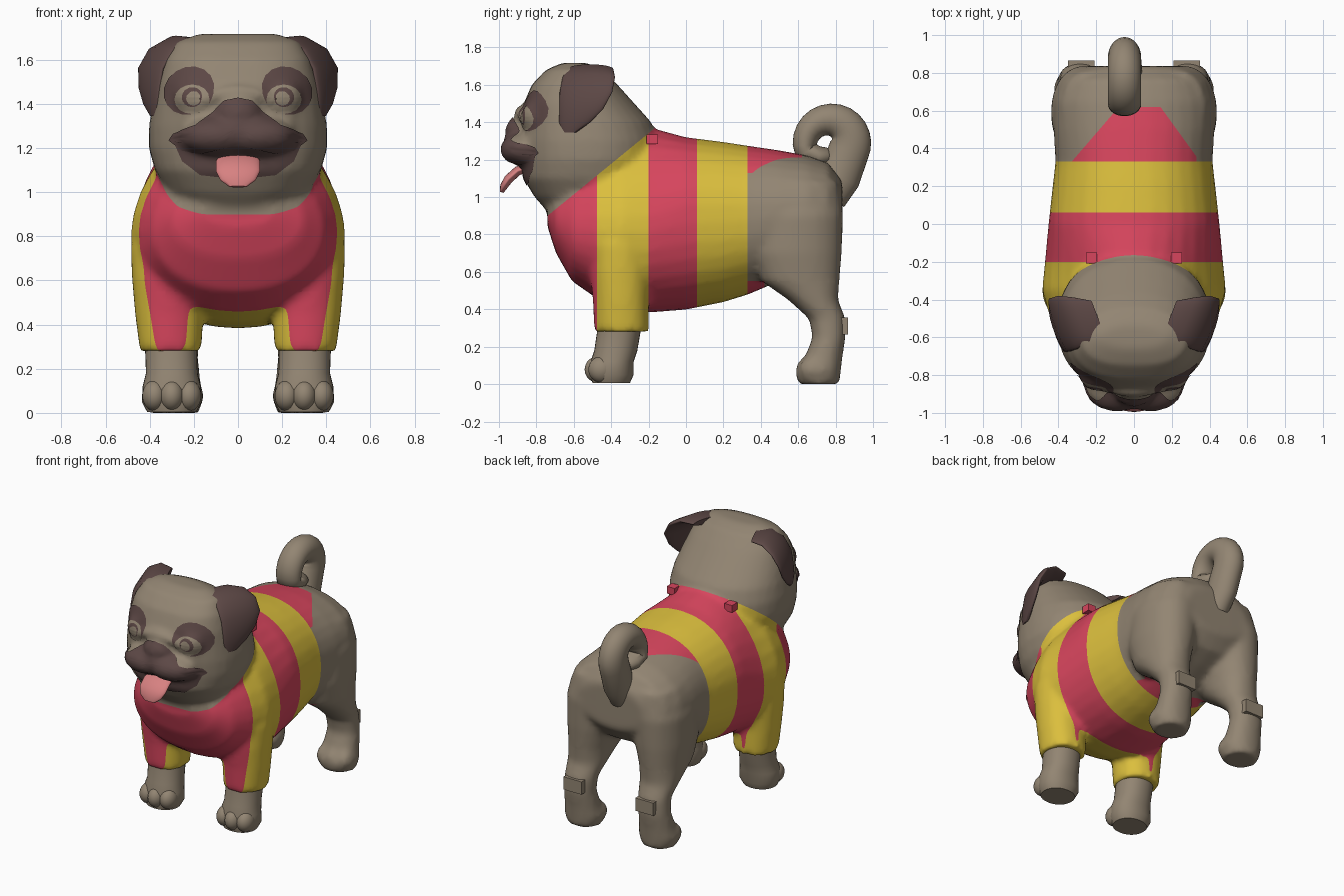
import bpy, bmesh, math
from mathutils import Vector, Matrix
from mathutils.bvhtree import BVHTree

old = bpy.data.objects.get("Cube")
if old:
    bpy.data.objects.remove(old)


def material(name, rgb):
    m = bpy.data.materials.new(name)
    m.use_nodes = True
    m.diffuse_color = (*rgb, 1)
    m.node_tree.nodes["Principled BSDF"].inputs["Base Color"].default_value = (*rgb, 1)
    return m


FUR = material("fawn fur", (.29, .235, .17))
RED = material("red knit", (.68, .06, .11))
YELLOW = material("yellow knit", (.71, .52, .047))
DARK = material("dark brown fur", (.108, .064, .06))
PINK = material("pink tongue", (.68, .22, .22))


def finish(name, bm, mats, angle=60):
    me = bpy.data.meshes.new(name)
    bm.to_mesh(me)
    bm.free()
    for m in mats:
        me.materials.append(m)
    for p in me.polygons:
        p.use_smooth = True
    me.set_sharp_from_angle(angle=math.radians(angle))
    ob = bpy.data.objects.new(name, me)
    bpy.context.collection.objects.link(ob)
    return ob


def ring(c, a, b, b2, n=2.0, n2=2.0, count=32):
    """Superellipse around c; one half uses axis b and power n, the other b2 and n2."""
    pts = []
    for i in range(count):
        t = math.tau * i / count
        u, v = math.cos(t), math.sin(t)
        axis, power = (Vector(b), n) if v >= 0 else (Vector(b2), n2)
        pts.append(Vector(c) + Vector(a) * math.copysign(abs(u) ** (2 / power), u)
                   + axis * abs(v) ** (2 / power))
    return pts


def loft(bm, rings):
    rows = [[bm.verts.new(p) for p in r] for r in rings]
    faces = [bm.faces.new(rows[0]), bm.faces.new(rows[-1])]
    n = len(rows[0])
    for r0, r1 in zip(rows, rows[1:]):
        for i in range(n):
            faces.append(bm.faces.new((r0[i], r0[(i + 1) % n], r1[(i + 1) % n], r1[i])))
    bmesh.ops.recalc_face_normals(bm, faces=faces)


def tube(bm, path, sizes, side):
    """Sweep a (width, thickness) ellipse along a path."""
    path = [Vector(p) for p in path]
    side = Vector(side).normalized()
    rings = []
    for i, (p, (w, t)) in enumerate(zip(path, sizes)):
        tangent = path[min(i + 1, len(path) - 1)] - path[max(i - 1, 0)]
        up = tangent.cross(side).normalized() * t
        rings.append(ring(p, side * w, up, -up))
    loft(bm, rings)


def limb(bm, s, rows):
    """Upright limb from rows of (z, x, y, half width, half depth)."""
    loft(bm, [ring((s * x, y, z), (rx, 0, 0), (0, ry, 0), (0, -ry, 0), 2.15, 2.15)
              for z, x, y, rx, ry in rows])


def ball(bm, c, r):
    bmesh.ops.create_uvsphere(bm, u_segments=24, v_segments=14, radius=1,
                              matrix=Matrix.Translation(c) @ Matrix.Diagonal((*r, 1)))


def toes(bm, s, x, y):
    for k in (-1, 0, 1):
        ball(bm, (s * x + k * .078, y + abs(k) * .02, .078), (.056, .07, .07))


# Torso, head and upper legs, fused into one skin
bm = bmesh.new()
torso = [(-.74, 1.0, .84, .17), (-.695, 1.1, .70, .3), (-.61, 1.2, .55, .39),
         (-.48, 1.3, .46, .45), (-.35, 1.34, .41, .487), (-.2, 1.375, .382, .472),
         (0, 1.32, .398, .453), (.2, 1.295, .438, .431), (.33, 1.275, .478, .416),
         (.5, 1.25, .55, .426), (.65, 1.222, .62, .424), (.76, 1.182, .68, .382),
         (.836, 1.085, .78, .25)]
rings = []
for y, t, b, w in torso:
    front = y < -.1
    mid = b + (t - b) * (.43 if front else .5)
    rings.append(ring((0, y, mid), (w, 0, 0), (0, 0, t - mid), (0, 0, b - mid), 1.8 if front else 2.15, 2.2))
loft(bm, rings)
head = [(.9, -.72, -.3, .2), (1.0, -.81, -.2, .32), (1.1, -.87, -.15, .377), (1.2, -.875, -.14, .405),
        (1.3, -.88, -.145, .404), (1.4, -.875, -.185, .387), (1.5, -.868, -.275, .364),
        (1.6, -.825, -.365, .332), (1.68, -.75, -.445, .28), (1.718, -.66, -.53, .18)]
rings = []
for z, f, b, w in head:
    mid = (f + b) / 2
    rings.append(ring((0, mid, z), (w, 0, 0), (0, b - mid, 0), (0, f - mid, 0), 2.1, 2.5))
loft(bm, rings)
ball(bm, (0, -.89, 1.36), (.095, .07, .06))
ball(bm, (0, -.88, 1.28), (.12, .095, .07))
arc = [math.radians(a) for a in range(-90, 91, 15)]
tube(bm, [(.24 * math.sin(a), -.885 + .08 * math.sin(a) ** 2, 1.29 + .165 * math.cos(a)) for a in arc],
     [(.035, .03)] * len(arc), (0, 1, 0))
for s in (1, -1):
    ball(bm, (s * .09, -.86, 1.255), (.17, .127, .085))
    ball(bm, (s * .2, -.785, 1.43), (.09, .09, .085))
    limb(bm, s, [(.28, .305, -.345, .14, .146), (.45, .312, -.348, .155, .15),
                 (.6, .308, -.35, .172, .165), (.75, .3, -.35, .187, .168), (.95, .25, -.33, .17, .16)])
    limb(bm, s, [(0, .29, .71, .112, .11), (.07, .29, .705, .136, .123), (.14, .29, .735, .121, .101),
                 (.25, .29, .765, .109, .088), (.35, .285, .755, .109, .098), (.45, .28, .68, .13, .133),
                 (.55, .275, .612, .148, .208), (.7, .263, .588, .176, .245),
                 (.9, .252, .593, .186, .247), (1.08, .222, .61, .155, .205)])
    toes(bm, s, .29, .655)
body = finish("body", bm, [FUR, RED, YELLOW])
mod = body.modifiers.new("fuse", "REMESH")
mod.mode, mod.voxel_size = "VOXEL", .02
mod = body.modifiers.new("soften", "SMOOTH")
mod.factor, mod.iterations = .5, 6
evaluated = body.evaluated_get(bpy.context.evaluated_depsgraph_get())
bm = bmesh.new()
bm.from_mesh(evaluated.to_mesh())
evaluated.to_mesh_clear()
body.modifiers.clear()

# Sweater stripes: clean cuts, then colours by position
STRIPES = (-.475, -.2, .06, .33)
SLOPE = .817
cuts = [((0, y, 0), (0, 1, 0)) for y in STRIPES + (.42, .62)]
cuts += [((0, -.74, .9), (0, -SLOPE, 1)), ((-.33, .33, 0), (.29, -.25, 0)),
         ((.35, .33, 0), (-.29, -.21, 0)), ((0, 0, 1.13), (0, 0, 1)), ((0, 0, .55), (0, 0, 1))]
for co, no in cuts:
    bmesh.ops.bisect_plane(bm, geom=bm.verts[:] + bm.edges[:] + bm.faces[:],
                           plane_co=co, plane_no=Vector(no).normalized())


def sweater(c):
    x, y, z = c
    if y < 0 and z > .9 + SLOPE * (y + .74):
        return 0
    if y < STRIPES[3]:
        return 1 + sum(y > k for k in STRIPES) % 2
    saddle = y < .62 and z > 1.13
    inside = .29 * (x + .33) > .25 * (y - .33) and .29 * (.35 - x) > .21 * (y - .33)
    belly = y < .42 and z < .55
    return 1 if (saddle and inside) or belly else 0


for f in bm.faces:
    f.material_index = sweater(f.calc_center_median())
    f.smooth = True
skin = BVHTree.FromBMesh(bm)
bm.to_mesh(body.data)
bm.free()


# Face markings: thin plates laid on the skin
def marking(name, outline, centre, mat, lift):
    bm = bmesh.new()
    c = Vector(centre)
    pts = []
    for p, q in zip(outline, outline[1:] + outline[:1]):
        pts += [Vector(p).lerp(Vector(q), k / 5) for k in range(5)]
    rows = []
    for k in range(1, 13):
        row = []
        for p in pts:
            x, z = c.lerp(p, k / 12)
            hit = skin.ray_cast(Vector((x, -3, z)), Vector((0, 1, 0)))
            row.append(bm.verts.new(hit[0] + hit[1] * lift))
        rows.append(row)
    bm.faces.new(rows[0][::-1])
    for r0, r1 in zip(rows, rows[1:]):
        for i in range(len(pts)):
            j = (i + 1) % len(pts)
            bm.faces.new((r0[i], r0[j], r1[j], r1[i]))
    bm.normal_update()
    if sum(f.normal.y * f.calc_area() for f in bm.faces) > 0:
        bmesh.ops.reverse_faces(bm, faces=bm.faces[:])
    finish(name, bm, [mat], 180)


def oval(x, z, rx, rz, tilt=0, count=16):
    pts = []
    for i in range(count):
        t = math.tau * i / count
        u, v = rx * math.cos(t), rz * math.sin(t)
        pts.append((x + u * math.cos(tilt) - v * math.sin(tilt), z + u * math.sin(tilt) + v * math.cos(tilt)))
    return pts


def mirrored(half):
    return half + [(-x, z) for x, z in reversed(half) if x > 0]


marking("mouth", mirrored([(0, 1.22), (.29, 1.23), (.25, 1.14), (.17, 1.08), (0, 1.06)]), (0, 1.15), DARK, .005)
marking("muzzle", mirrored([(0, 1.425), (.06, 1.415), (.11, 1.36), (.19, 1.3), (.29, 1.265),
                            (.31, 1.235), (.25, 1.19), (.17, 1.18), (.08, 1.2), (0, 1.22)]), (0, 1.29), DARK, .008)
for s, side in ((1, "left"), (-1, "right")):
    marking(side + "_eye_patch", oval(s * .22, 1.46, .118, .105, -s * .6), (s * .22, 1.46), DARK, .004)
    marking(side + "_eye", oval(s * .205, 1.42, .078, .065), (s * .205, 1.42), FUR, .006)
    marking(side + "_iris", oval(s * .205, 1.43, .045, .042), (s * .205, 1.43), DARK, .008)
    marking(side + "_eye_glint", oval(s * .2, 1.425, .032, .03), (s * .2, 1.425), FUR, .0095)

    # Folded ear
    bm = bmesh.new()
    path = [(.19, -.5, 1.68), (.275, -.51, 1.685), (.35, -.52, 1.64), (.395, -.535, 1.56),
            (.4, -.56, 1.47), (.393, -.595, 1.4), (.38, -.625, 1.345)]
    tube(bm, [(s * x, y, z) for x, y, z in path],
         [(.1, .02), (.13, .025), (.15, .025), (.15, .025), (.125, .025), (.09, .02), (.04, .012)],
         (s * .38, 1, 0))
    finish(side + "_ear", bm, [DARK])

    # Lower front leg and paw
    bm = bmesh.new()
    limb(bm, s, [(.005, .3, -.4, .112, .1), (.05, .3, -.395, .136, .115), (.12, .3, -.395, .132, .115),
                 (.18, .3, -.375, .117, .115), (.34, .305, -.35, .118, .117)])
    toes(bm, s, .3, -.472)
    finish(side + "_front_paw", bm, [FUR])

    # Hock tab and collar tab
    for name, c, size, mat in (("_hock_tab", (s * .28, .835, .31), (.14, .06, .09), FUR),
                               ("_collar_tab", (s * .225, -.18, 1.31), (.06, .06, .05), RED)):
        bm = bmesh.new()
        bmesh.ops.create_cube(bm, size=1, matrix=Matrix.Translation(c) @ Matrix.Diagonal((*size, 1)))
        finish(side + name, bm, [mat], 30)

# Tongue
bm = bmesh.new()
tube(bm, [(0, -.82, 1.165), (0, -.9, 1.14), (0, -.95, 1.095), (0, -.975, 1.055), (0, -.985, 1.025)],
     [(.09, .02), (.1, .025), (.1, .025), (.08, .02), (.04, .01)], (1, 0, 0))
finish("tongue", bm, [PINK])

# Curled tail, tapering round to a tip tucked under the curl
bm = bmesh.new()
path, radii = [(-.04, .75, 1.02), (-.045, .82, 1.11)], [.12, .115]
for a in range(-25, 201, 15):
    t, r = math.radians(a), .11 - .05 * max(a, 0) / 200
    path.append((-.05, .78 + (.21 - r) * math.cos(t), 1.29 + (.21 - r) * math.sin(t)))
    radii.append(r)
path += [(-.05, .665, 1.235), (-.05, .71, 1.215), (-.05, .76, 1.22), (-.05, .78, 1.225)]
radii += [.058, .056, .045, .02]
tube(bm, path, [(min(.088, r * 1.5), r) for r in radii], (1, 0, 0))
finish("tail", bm, [FUR])
